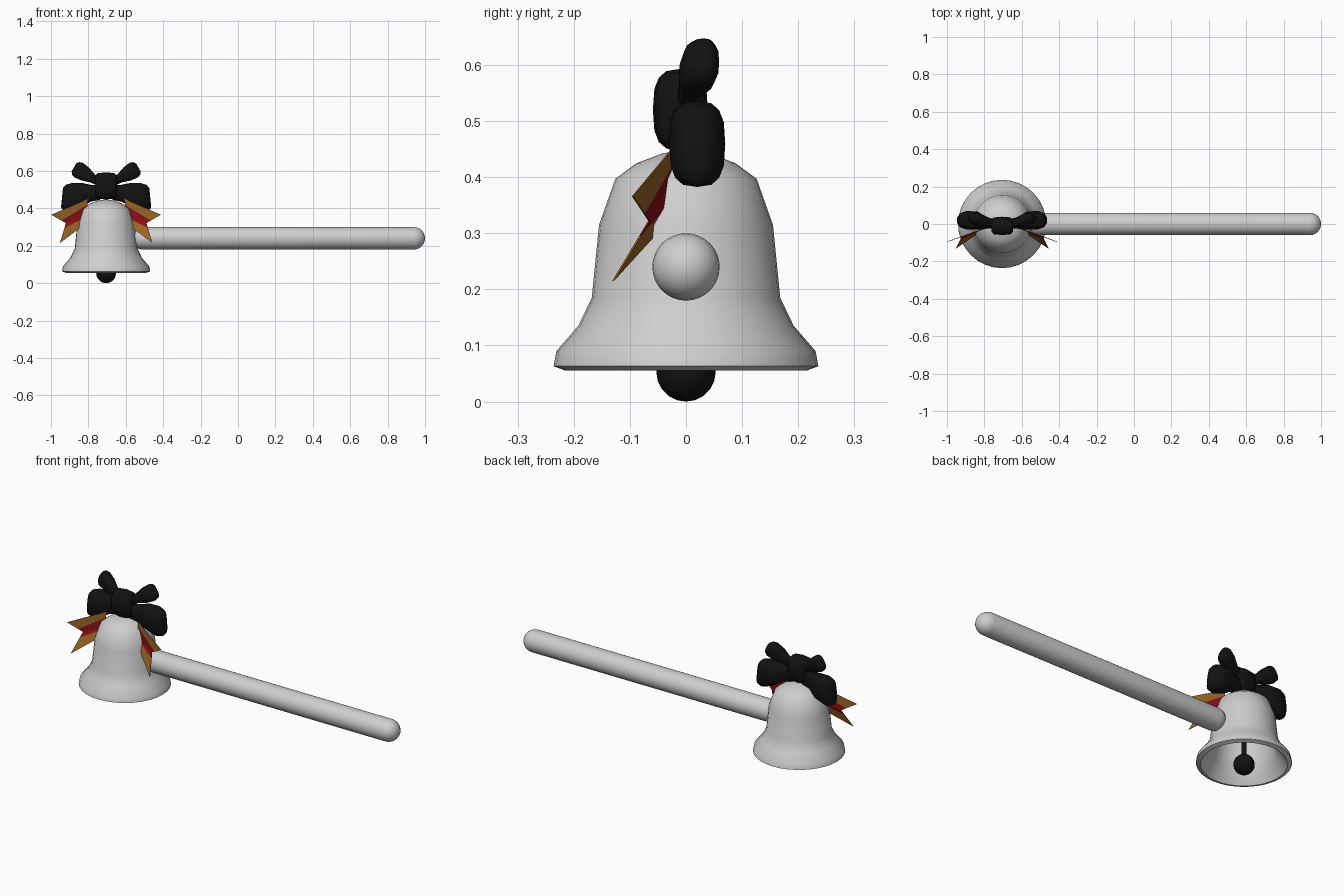
import bpy, bmesh
from math import cos, sin, pi, radians
from mathutils import Vector

if "Cube" in bpy.data.objects:
    bpy.data.objects.remove(bpy.data.objects["Cube"])

BELL_X = -0.705


def material(name, rgb):
    m = bpy.data.materials.new(name)
    m.use_nodes = True
    m.diffuse_color = (*rgb, 1)
    m.node_tree.nodes["Principled BSDF"].inputs["Base Color"].default_value = (*rgb, 1)
    return m


SILVER = material("silver", (0.62, 0.62, 0.62))
BLACK = material("black", (0.006, 0.006, 0.006))
GOLD = material("gold", (0.33, 0.13, 0.02))
RED = material("red", (0.25, 0.005, 0.008))


def finish(name, bm, mats, angle=None):
    bmesh.ops.recalc_face_normals(bm, faces=bm.faces)
    mesh = bpy.data.meshes.new(name)
    bm.to_mesh(mesh)
    bm.free()
    ob = bpy.data.objects.new(name, mesh)
    bpy.context.collection.objects.link(ob)
    for m in mats:
        mesh.materials.append(m)
    if angle:
        bpy.ops.object.select_all(action='DESELECT')
        ob.select_set(True)
        bpy.context.view_layer.objects.active = ob
        bpy.ops.object.shade_smooth_by_angle(angle=radians(angle))
    return ob


def lathe(name, profile, origin, mat, axis='Z', steps=32):
    """Spin (radius, height) points around an axis through origin."""
    bm = bmesh.new()
    o = Vector(origin)
    if axis == 'Z':
        pts, ax = [o + Vector((r, 0, h)) for r, h in profile], (0, 0, 1)
    else:
        pts, ax = [o + Vector((h, 0, r)) for r, h in profile], (1, 0, 0)
    vs = [bm.verts.new(p) for p in pts]
    es = [bm.edges.new(p) for p in zip(vs, vs[1:])]
    bmesh.ops.spin(bm, geom=vs + es, cent=o, axis=ax, angle=2 * pi, steps=steps)
    bmesh.ops.remove_doubles(bm, verts=bm.verts, dist=0.0005)
    return finish(name, bm, [mat], 40)


def loft(name, sections, up, mat, sides=16):
    """Skin rounded-square sections: (centre, half height along up, half depth along y)."""
    bm = bmesh.new()
    up = Vector(up).normalized()
    rings = []
    for c, h, d in sections:
        ring = []
        for i in range(sides):
            a = 2 * pi * i / sides
            u, v = (abs(f(a)) ** 0.7 * (1 if f(a) > 0 else -1) for f in (cos, sin))
            ring.append(bm.verts.new(Vector(c) + up * h * u + Vector((0, d * v, 0))))
        rings.append(ring)
    for a, b in zip(rings, rings[1:]):
        for i in range(sides):
            j = (i + 1) % sides
            bm.faces.new((a[i], a[j], b[j], b[i]))
    bm.faces.new(rings[0])
    bm.faces.new(rings[-1])
    return finish(name, bm, [mat], 45)


# Bell shell: outer wall, lip, then inner wall
lathe("bell", [(0, 0.447), (0.04, 0.443), (0.088, 0.425), (0.126, 0.397), (0.155, 0.315),
               (0.168, 0.185), (0.192, 0.135), (0.231, 0.09), (0.236, 0.063), (0.214, 0.055),
               (0.2, 0.075), (0.165, 0.125), (0.145, 0.185), (0.132, 0.31), (0.105, 0.38),
               (0.06, 0.41), (0, 0.42)], (BELL_X, 0, 0), SILVER)

# Handle with rounded ends
R = 0.06
dome = [(R * sin(t * pi / 12), R * cos(t * pi / 12)) for t in range(7)]
lathe("handle", [(r, 1 - R + h) for r, h in dome] + [(r, -0.51 - h) for r, h in reversed(dome)],
      (0, 0, 0.24), SILVER, 'X')

# Clapper
lathe("clapper_rod", [(0, 0.42), (0.013, 0.42), (0.013, 0.06), (0, 0.06)],
      (BELL_X, 0, 0), BLACK, steps=12)
lathe("clapper_ball", [(0.053 * sin(t * pi / 10), 0.053 * cos(t * pi / 10)) for t in range(11)],
      (BELL_X, 0, 0.053), BLACK, steps=20)

# Bow knot
loft("bow_knot", [((BELL_X + x, -0.01, 0.52), h, d) for x, h, d in
                  ((-0.058, 0.055, 0.03), (-0.045, 0.068, 0.045), (0, 0.073, 0.049),
                   (0.045, 0.068, 0.045), (0.058, 0.055, 0.03))], (0, 0, 1), BLACK)

for side, s in (("left", 1), ("right", -1)):
    # Large lower bow loop
    loft("bow_loop_" + side,
         [((BELL_X + s * x, y, z), h, d) for x, y, z, h, d in
          ((0.03, 0, 0.485, 0.04, 0.025), (0.08, 0.005, 0.48, 0.045, 0.03),
           (0.13, 0.018, 0.469, 0.066, 0.048), (0.19, 0.02, 0.459, 0.077, 0.05),
           (0.222, 0.02, 0.457, 0.07, 0.038), (0.236, 0.02, 0.457, 0.052, 0.018))],
         (s * -0.1, 0, 1), BLACK)

    # Small upper bow loop, angled up and back
    start, along = Vector((0.03, 0, 0.535)), Vector((0.138, 0.032, 0.082))
    secs = []
    for t, h, d in ((0, 0.02, 0.018), (0.3, 0.024, 0.022), (0.6, 0.04, 0.032),
                    (0.85, 0.045, 0.032), (0.97, 0.038, 0.022), (1.03, 0.024, 0.01)):
        p = start + along * t
        secs.append(((BELL_X + s * p.x, p.y, p.z), h, d))
    loft("upper_loop_" + side, secs, (s * -0.5, 0, 0.86), BLACK)

    # Forked ribbon tail: gold borders around a red centre
    bm = bmesh.new()
    top, tip, notch, low, base = (Vector(p) for p in (
        (0.1, -0.025, 0.45), (0.293, -0.095, 0.366), (0.215, -0.066, 0.322),
        (0.247, -0.13, 0.215), (0.1, -0.03, 0.325)))
    top_in, base_in = top.lerp(base, 0.25), base.lerp(top, 0.25)
    tip_in, low_in = notch.lerp(tip, 0.3), notch.lerp(low, 0.25)
    for pts, idx in (((top, tip, tip_in, top_in), 0),
                     ((top_in, tip_in, notch), 1), ((top_in, notch, base_in), 1),
                     ((base_in, notch, low_in), 1), ((base_in, low_in, low, base), 0)):
        f = bm.faces.new([bm.verts.new((BELL_X + s * p.x, p.y, p.z)) for p in pts])
        f.material_index = idx
    bmesh.ops.remove_doubles(bm, verts=bm.verts, dist=0.0001)
    tail = finish("ribbon_tail_" + side, bm, [GOLD, RED])
    solid = tail.modifiers.new("thickness", 'SOLIDIFY')
    solid.thickness, solid.offset = 0.003, 0
